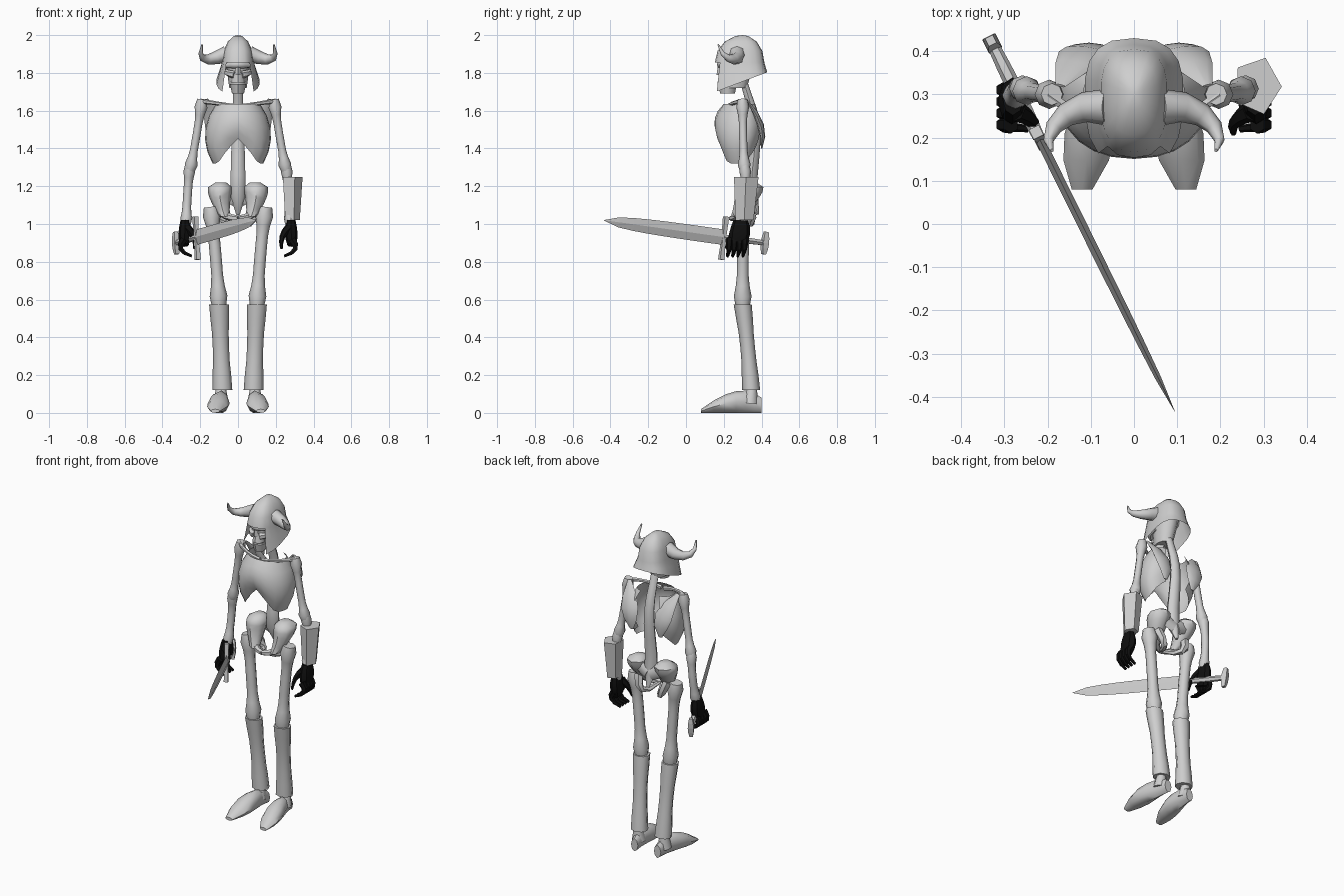
import bpy, bmesh
from math import sin, cos, pi, tau, sqrt, radians, copysign
from mathutils import Vector

if "Cube" in bpy.data.objects:
    bpy.data.objects.remove(bpy.data.objects["Cube"], do_unlink=True)


def material(name, value):
    mat = bpy.data.materials.new(name)
    mat.use_nodes = True
    colour = (value, value, value, 1)
    mat.diffuse_color = colour
    mat.node_tree.nodes["Principled BSDF"].inputs["Base Color"].default_value = colour
    return mat


GREY = material("bone grey", .62)
BLACK = material("glove black", .005)
X, Y, Z = Vector((1, 0, 0)), Vector((0, 1, 0)), Vector((0, 0, 1))


def finish(name, bm, mat=GREY, smooth=50):
    """Turn a bmesh into a named object with one colour."""
    bmesh.ops.recalc_face_normals(bm, faces=bm.faces)
    mesh = bpy.data.meshes.new(name)
    bm.to_mesh(mesh)
    bm.free()
    mesh.materials.append(mat)
    if smooth:
        mesh.shade_smooth()
        mesh.set_sharp_from_angle(angle=radians(smooth))
    bpy.context.collection.objects.link(bpy.data.objects.new(name, mesh))


def bridge(bm, rings, closed=True):
    """Join neighbouring rows of vertices with quads."""
    for low, high in zip(rings, rings[1:]):
        count = len(low)
        for i in range(count if closed else count - 1):
            j = (i + 1) % count
            bm.faces.new((low[i], low[j], high[j], high[i]))


def bezier(points, t):
    points = [Vector(p) for p in points]
    while len(points) > 1:
        points = [a.lerp(b, t) for a, b in zip(points, points[1:])]
    return points[0]


# Radius rules along a part, from t = 0 to t = 1
def taper(start, end):
    return lambda t: start + (end - start) * t


def flared(middle, end):
    return lambda t: middle + (end - middle) * abs(cos(pi * t)) ** 3


def jointed(shaft, knob):
    """A thin shaft with a rounded knob just inside each end."""
    return lambda t: shaft + (knob - shaft) * max(0, 1 - abs(min(t, 1 - t) - .1) / .15)


def bulge(end, middle):
    return lambda t: end + (middle - end) * sin(pi * t)


def tube(name, points, radius, flat=1, steps=4, sides=8, ref=X, axis=None,
         turn=0, sole=False, mat=GREY, smooth=50, flip=1):
    """Skin elliptical sections along a curve; a sole rests on the ground."""
    path = [bezier(points, i / steps) for i in range(steps + 1)]
    bm = bmesh.new()
    rings = []
    for i, centre in enumerate(path):
        tangent = axis or (path[min(i + 1, steps)] - path[max(i - 1, 0)]).normalized()
        side = (ref - tangent * ref.dot(tangent)).normalized()
        up = tangent.cross(side)
        width = radius(i / steps)
        depth = centre.z if sole else width * flat
        ring = []
        for k in range(sides):
            a = radians(turn) + tau * k / sides
            spot = centre + side * width * cos(a) + up * depth * sin(a)
            ring.append(bm.verts.new((spot.x * flip, spot.y, spot.z)))
        rings.append(ring)
    bridge(bm, rings)
    bm.faces.new(rings[0])
    bm.faces.new(rings[-1])
    finish(name, bm, mat, smooth)


def pair(name, points, radius, **options):
    """Build a part on the left and its mirror on the right."""
    for word, flip in (("left", 1), ("right", -1)):
        tube(f"{word}_{name}", points, radius, flip=flip, **options)


def oval(angle, width, front, back, power):
    """Point on a boxy oval around the body axis; angle zero is the front."""
    c, s = cos(angle), sin(angle)
    return (width * copysign(abs(s) ** power, s),
            .3 - copysign(abs(c) ** power, c) * (front if c > 0 else back))


# Helmet: a dome, then a flared skirt that leaves the face open
BROW, HEIGHT = 1.855, .145
bm = bmesh.new()
angles = [radians(a) for a in range(0, 360, 20)]
rings = []
for lift in (75, 50, 25, 0):
    size, z = cos(radians(lift)), BROW + HEIGHT * sin(radians(lift))
    rings.append([bm.verts.new((*oval(a, .085 * size, .147 * size, .115 * size, .75), z))
                  for a in angles])
bridge(bm, rings)
peak = bm.verts.new((0, .3, BROW + HEIGHT))
for i, vert in enumerate(rings[0]):
    bm.faces.new((vert, rings[0][i - 1], peak))
covered = [i for i, a in enumerate(angles) if cos(a) < .8]
skirt = [[rings[-1][i] for i in covered]]
for drop in (.5, 1):
    row = []
    for i in covered:
        x, y = oval(angles[i], .085 + .03 * drop, .147 + .02 * drop, .115 + .015 * drop, .75)
        rim = 1.64 + .38 * y
        row.append(bm.verts.new((x, y, BROW + (rim - BROW) * drop)))
    skirt.append(row)
bridge(bm, skirt, closed=False)
finish("helmet", bm)
pair("horn", [(.06, .27, 1.9), (.16, .29, 1.86), (.22, .2, 1.85), (.19, .17, 1.95)],
     taper(.043, .004), steps=5, ref=Z)

# Skull: a set-back core with ridges that leave eye sockets
tube("skull", [(0, .26, 1.72), (0, .28, 1.88)], taper(.046, .068), flat=1.4, axis=Z, sides=10)
tube("brow_ridge", [(-.06, .22, 1.84), (0, .15, 1.85), (.06, .22, 1.84)],
     bulge(.014, .022), ref=Y)
tube("nose_bone", [(0, .18, 1.79), (0, .18, 1.85)], taper(.018, .01), sides=4)
pair("cheekbone", [(.02, .19, 1.79), (.07, .2, 1.8), (.06, .26, 1.81)],
     taper(.02, .014), ref=Z, sides=6)
tube("upper_jaw", [(0, .21, 1.75), (0, .22, 1.8)], taper(.036, .034), flat=1.2, axis=Z)
tube("lower_jaw", [(0, .22, 1.69), (0, .22, 1.74)], taper(.032, .042), flat=1.2, axis=Z)

# Spine
tube("spine", [(0, .31, 1.74), (0, .34, 1.6), (0, .46, 1.5), (0, .27, 1.25), (0, .38, 1.05)],
     lambda t: .024 + .02 * t if t < .9 else .01, flat=.8, steps=8)

# Rib cage: a shell open at the back, with two points hanging at the front
TOP = 1.635
bm = bmesh.new()
rings = []
for level in range(6):
    f = level / 5
    size = sqrt(sin(pi * (.15 + .65 * f)))
    row = []
    for degrees in range(-150, 151, 15):
        turned = abs(degrees)
        low = 1.45 - .13 * min(turned / 50, 1) + .09 * max(0, turned / 60 - 1.5)
        x, y = oval(radians(degrees), .175 * size, .15 * size, .105 * size, .9)
        row.append(bm.verts.new((x, y, TOP + (low - TOP) * f)))
    rings.append(row)
bridge(bm, rings, closed=False)
finish("rib_cage", bm, smooth=60)
pair("collarbone", [(.01, .23, 1.62), (.1, .22, 1.64), (.2, .3, 1.65)],
     flared(.01, .014), ref=Z, sides=6)
pair("shoulder_blade", [(.1, .4, 1.4), (.1, .43, 1.52), (.17, .32, 1.66)],
     bulge(.012, .058), flat=.3)

# Pelvis: flared wings, front arch and seat bones
pair("hip_wing", [(.09, .34, 1.22), (.11, .34, 1.15), (.07, .27, 1.04)],
     lambda t: .028 + .036 * sin(pi * sqrt(t)), flat=1.15, axis=Z, steps=6)
pair("hip_arch", [(.1, .31, 1.08), (.07, .26, 1.03), (0, .24, 1.03)],
     taper(.027, .015), ref=Z, sides=6)
pair("seat_bone", [(.1, .33, 1.09), (.07, .4, .95), (.01, .25, 1.03)],
     taper(.028, .012), sides=6)
pair("sacrum_wing", [(.01, .37, 1.13), (.09, .36, 1.17)], taper(.038, .04),
     flat=.45, ref=Z, sides=6)

# Legs, greaves and feet
pair("thigh_bone", [(.145, .305, 1.09), (.115, .3, .85), (.1, .3, .56)],
     jointed(.031, .047), steps=10)
pair("greave", [(.083, .345, .12), (.09, .33, .35), (.1, .3, .575)], flared(.043, .053),
     flat=.9, steps=6, axis=Z)
pair("ankle", [(.09, .34, .05), (.09, .35, .13)], taper(.042, .026))
pair("foot", [(.08, .4, .04), (.09, .29, .09), (.12, .08, .01)],
     lambda t: .024 + .035 * sin(pi * t * t), axis=-Y, steps=6, sole=True)

# Arms and the single bracer
pair("upper_arm", [(.19, .3, 1.66), (.22, .3, 1.45), (.255, .31, 1.28)],
     jointed(.021, .034), steps=10)
pair("forearm", [(.255, .31, 1.31), (.27, .33, 1.15), (.275, .29, 1)],
     jointed(.023, .031), steps=10)
tube("left_bracer", [(.285, .31, 1.02), (.285, .32, 1.25)], taper(.042, .057), flat=1.2,
     steps=1, sides=5, axis=Z, turn=70, smooth=0)

# Gloves: palm, curled fingers and thumb
pair("glove_palm", [(.28, .29, 1.02), (.28, .29, .95), (.285, .27, .89)], bulge(.024, .034),
     flat=1.6, mat=BLACK, smooth=30)
for finger in range(4):
    y = .23 + .027 * finger
    pair(f"glove_finger_{finger + 1}", [(.285, y, .92), (.34, y, .86), (.245, y - .01, .83)],
         taper(.021, .008), sides=6, ref=Y, mat=BLACK, smooth=30)
pair("glove_thumb", [(.27, .26, .98), (.22, .24, .94), (.23, .21, .87)], taper(.024, .007),
     sides=6, mat=BLACK, smooth=30)

# Sword: placed by distance along the line from hilt to tip
hilt, tip = Vector((-.22, .2, .93)), Vector((.095, -.435, 1.02))
along = (tip - hilt).normalized()
across = along.cross(Z).normalized()
upward = across.cross(along)
pommel = hilt - along * .245
tube("sword_blade", [hilt, tip], lambda t: .001 + .04 * sqrt(1 - t ** 4), flat=.26,
     steps=8, sides=4, ref=upward, smooth=0)
tube("sword_grip", [hilt, pommel], bulge(.014, .018), sides=6, ref=across, smooth=0)
tube("sword_guard", [hilt - upward * .12, hilt + upward * .11], flared(.014, .018),
     sides=4, turn=45, ref=across, smooth=0)
tube("sword_pommel", [pommel - upward * .06, pommel + upward * .06], bulge(.014, .024),
     sides=4, turn=45, ref=across, smooth=0)
